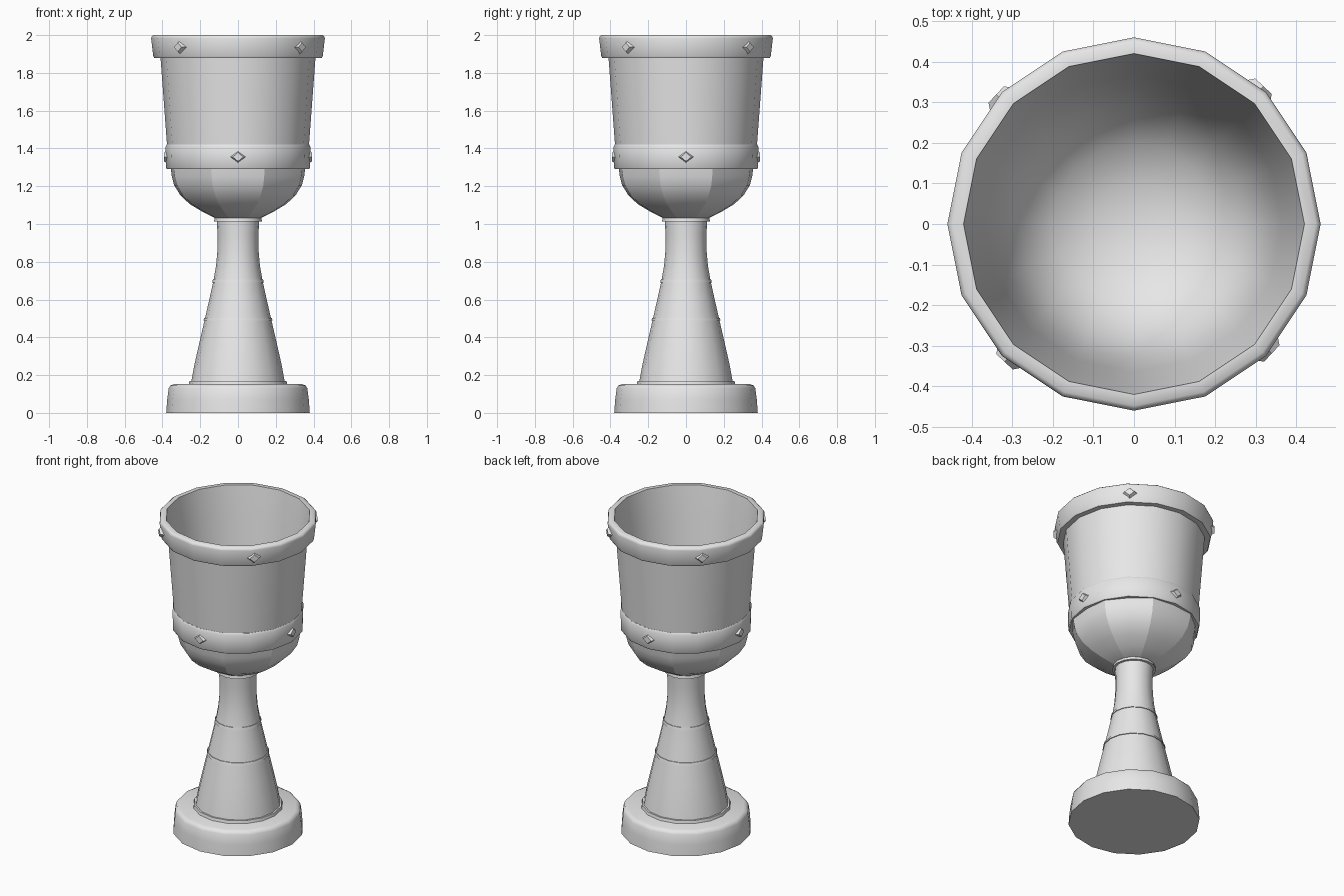
import bpy, bmesh, math
from mathutils import Matrix

if "Cube" in bpy.data.objects:
    bpy.data.objects.remove(bpy.data.objects["Cube"], do_unlink=True)

SIDES = 16
GREY = (0.8, 0.8, 0.8, 1.0)
metal = bpy.data.materials.new("plain grey")
metal.use_nodes = True
metal.diffuse_color = GREY
metal.node_tree.nodes["Principled BSDF"].inputs["Base Color"].default_value = GREY


def finish(name, bm, angle):
    """Turn a bmesh into a shaded object."""
    mesh = bpy.data.meshes.new(name)
    bm.to_mesh(mesh)
    bm.free()
    mesh.materials.append(metal)
    obj = bpy.data.objects.new(name, mesh)
    bpy.context.collection.objects.link(obj)
    bpy.ops.object.select_all(action='DESELECT')
    obj.select_set(True)
    bpy.context.view_layer.objects.active = obj
    if angle:
        bpy.ops.object.shade_smooth_by_angle(angle=math.radians(angle))
    return obj


def lathe(name, profile, closed=False, angle=32, ridge=1.0):
    """Revolve (radius, z) points listed bottom to top on the outside.
    A ridge above 1 pushes out every second column and creases it."""
    bm = bmesh.new()
    rings = []
    for r, z in profile:
        if r == 0:
            rings.append([bm.verts.new((0, 0, z))] * SIDES)
            continue
        ring = []
        for i in range(SIDES):
            a = math.tau * i / SIDES
            k = r * (ridge if i % 2 else 1)
            ring.append(bm.verts.new((k * math.cos(a), k * math.sin(a), z)))
        rings.append(ring)
    pairs = list(zip(rings, rings[1:]))
    if closed:
        pairs.append((rings[-1], rings[0]))
    for low, high in pairs:
        for i in range(SIDES):
            j = (i + 1) % SIDES
            corners = [low[i], low[j], high[j], high[i]]
            bm.faces.new(list(dict.fromkeys(corners)))
    if ridge > 1:
        for low, high in pairs:
            for i in range(1, SIDES, 2):
                edge = bm.edges.get((low[i], high[i]))
                if edge:
                    edge.smooth = False
    return finish(name, bm, angle)


def gem(name, radius, z, angle, width, height):
    """Faceted diamond stud facing outward."""
    bm = bmesh.new()
    bmesh.ops.create_cone(bm, cap_ends=True, segments=4,
                          radius1=1, radius2=0.6, depth=0.026)
    place = (Matrix.Rotation(math.radians(angle), 4, 'Z')
             @ Matrix.Translation((radius, 0, z))
             @ Matrix.Diagonal((1, width, height, 1))
             @ Matrix.Rotation(math.pi / 2, 4, 'Y'))
    bmesh.ops.transform(bm, matrix=place, verts=bm.verts)
    finish(name, bm, 0)


# Foot
lathe("base", [(0, 0), (0.38, 0), (0.375, 0.07), (0.367, 0.13),
               (0.358, 0.145), (0.34, 0.152), (0, 0.152)], angle=50)

# Stem and its raised rings
lathe("stem", [(0.25, 0.15), (0.232, 0.25), (0.205, 0.37), (0.175, 0.5),
               (0.152, 0.6), (0.13, 0.7), (0.116, 0.78), (0.109, 0.86),
               (0.108, 0.94), (0.113, 1.03)])
for name, r, z, h in (("foot_ring", 0.261, 0.15, 0.02),
                      ("lower_stem_ring", 0.183, 0.488, 0.014),
                      ("upper_stem_ring", 0.137, 0.69, 0.016),
                      ("collar", 0.127, 1.014, 0.022)):
    lathe(name, [(r - 0.03, z), (r, z), (r - 0.004, z + h), (r - 0.03, z + h)],
          closed=True)

# Bowl underside with creased panels
lathe("bowl_panels", [(0, 1.025), (0.115, 1.028), (0.19, 1.066), (0.255, 1.105),
                      (0.305, 1.152), (0.338, 1.205), (0.35, 1.25),
                      (0.357, 1.3)], angle=60, ridge=1.035)

# Cup wall and rounded interior
lathe("cup_wall", [(0.366, 1.29), (0.376, 1.42), (0.393, 1.65), (0.411, 1.89)])
lathe("cup_interior", [(0.42, 2.0), (0.392, 1.8), (0.365, 1.55), (0.335, 1.34),
                       (0.28, 1.2), (0.2, 1.12), (0.1, 1.08), (0, 1.07)], angle=60)

# Band and rim
lathe("band", [(0.35, 1.29), (0.376, 1.29), (0.381, 1.298), (0.384, 1.408),
               (0.377, 1.42), (0.35, 1.42)], closed=True, angle=48)
lathe("rim", [(0.405, 1.88), (0.444, 1.88), (0.449, 1.89), (0.46, 1.983),
              (0.457, 1.993), (0.448, 2.0), (0.42, 2.0)], angle=50)

# Studs around the band and the rim
for i in range(4):
    gem(f"band_gem_{i + 1}", 0.379, 1.355, 90 * i, 0.046, 0.039)
    gem(f"rim_gem_{i + 1}", 0.453, 1.936, 90 * i + 46.8, 0.046, 0.04)
